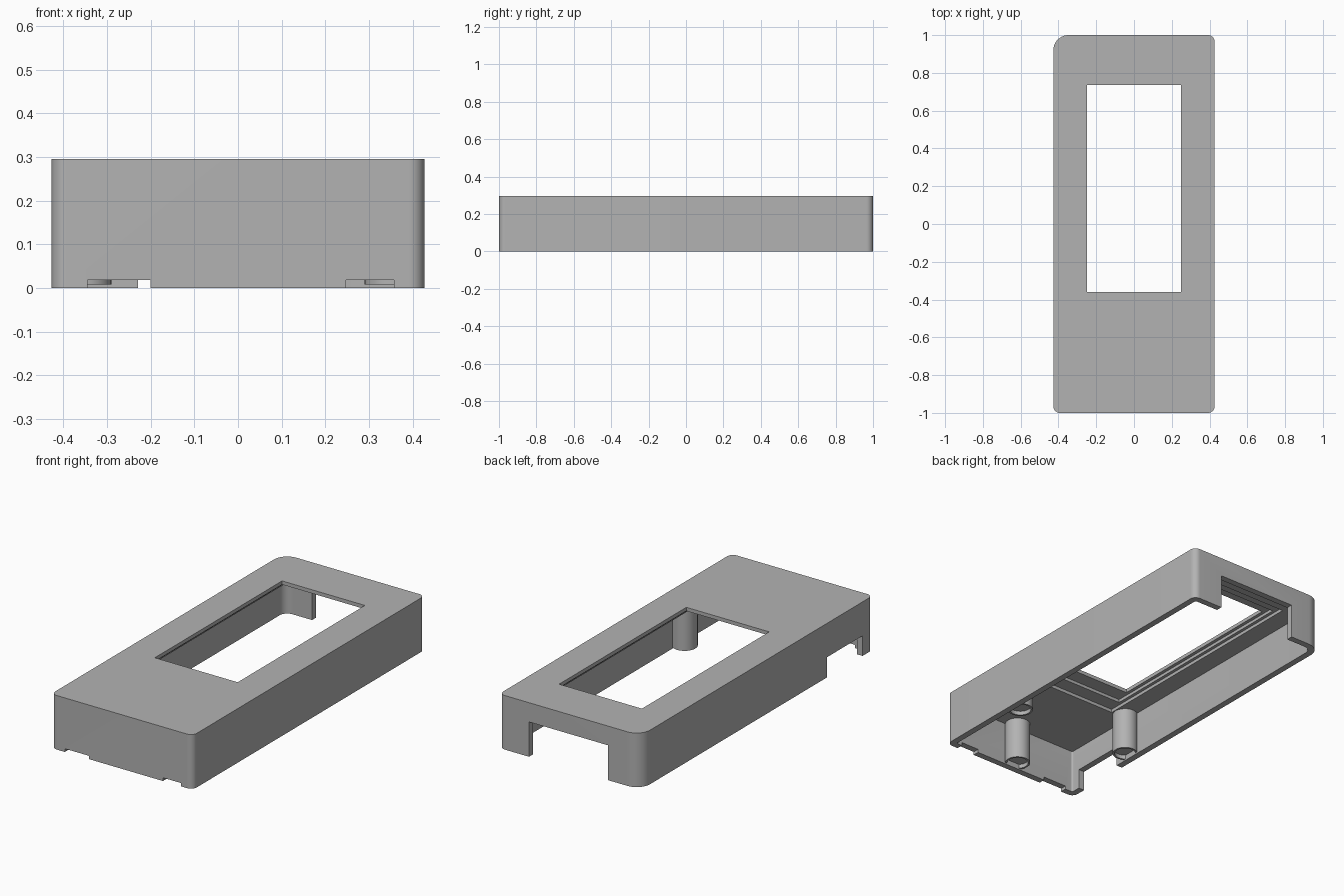
import bpy, bmesh
from math import cos, sin, pi

cube = bpy.data.objects.get("Cube")
if cube:
    bpy.data.objects.remove(cube, do_unlink=True)

W, L, H = 0.427, 1.0, 0.295      # half width, half length, height
WALL, ROOF = 0.035, 0.24         # wall thickness, ceiling height

grey = bpy.data.materials.new("plain_grey")
grey.use_nodes = True
grey.diffuse_color = (0.45, 0.45, 0.45, 1)
grey.node_tree.nodes["Principled BSDF"].inputs["Base Color"].default_value = (0.45, 0.45, 0.45, 1)


def finish(bm, name):
    bmesh.ops.recalc_face_normals(bm, faces=bm.faces)
    mesh = bpy.data.meshes.new(name)
    bm.to_mesh(mesh)
    bm.free()
    mesh.materials.append(grey)
    ob = bpy.data.objects.new(name, mesh)
    bpy.context.collection.objects.link(ob)
    return ob


def prism(name, x0, x1, y0, y1, z0, z1, radii=None, steps=10):
    """Upright block; radii run counter-clockwise from the +x +y corner."""
    bm = bmesh.new()
    outline = []
    corners = [(x1, y1, -1, -1), (x0, y1, 1, -1), (x0, y0, 1, 1), (x1, y0, -1, 1)]
    for i, (x, y, sx, sy) in enumerate(corners):
        if not radii:
            outline.append((x, y))
            continue
        r = radii[i]
        for k in range(steps + 1):
            a = (i + k / steps) * pi / 2
            outline.append((x + sx * r + r * cos(a), y + sy * r + r * sin(a)))
    face = bm.faces.new([bm.verts.new((x, y, z0)) for x, y in outline])
    top = bmesh.ops.extrude_face_region(bm, geom=[face])["geom"]
    bmesh.ops.translate(bm, vec=(0, 0, z1 - z0),
                        verts=[v for v in top if isinstance(v, bmesh.types.BMVert)])
    return finish(bm, name)


def cut(body, cutter):
    cutter.hide_render = True
    mod = body.modifiers.new("cut", "BOOLEAN")
    mod.operation, mod.solver, mod.object = "DIFFERENCE", "EXACT", cutter
    bpy.context.view_layer.objects.active = body
    bpy.ops.object.modifier_apply(modifier=mod.name)
    bpy.data.objects.remove(cutter, do_unlink=True)


def smooth(ob):
    bpy.ops.object.select_all(action="DESELECT")
    ob.select_set(True)
    bpy.context.view_layer.objects.active = ob
    bpy.ops.object.shade_smooth_by_angle(angle=0.6)


# Shell: one corner at the back is rounder than the others
shell = prism("case_shell", -W, W, -L, L, 0, H, (0.035, 0.08, 0.035, 0.035))
cut(shell, prism("cavity", WALL - W, W - WALL, WALL - L, L - WALL, -0.1, ROOF,
                 (0.01, 0.045, 0.01, 0.01)))

# Display window with two stepped recesses in the ceiling
cut(shell, prism("outer_recess", -0.285, 0.285, -0.52, 0.86, 0.2, 0.258))
cut(shell, prism("inner_recess", -0.268, 0.268, -0.44, 0.8, 0.2, 0.275))
cut(shell, prism("window", -0.25, 0.25, -0.36, 0.737, 0.2, 0.4))

# Openings in the back, the right side and the bottom of the front
cut(shell, prism("back_opening", -0.229, 0.247, 0.9, 1.1, -0.1, 0.19))
cut(shell, prism("side_opening", -0.5, -0.38, -0.912, -0.607, -0.1, 0.11))
for x0, x1 in ((-0.345, -0.2), (0.247, 0.357)):
    cut(shell, prism("front_slot", x0, x1, -1.1, -0.95, -0.1, 0.018))
smooth(shell)


# Round posts with a shallow socket in the lower end
def post(name, x, y, sides=40):
    bm = bmesh.new()
    profile = [(0.065, ROOF + 0.005), (0.065, 0.008), (0.055, 0.008), (0.055, 0.03)]
    rings = [[bm.verts.new((x + r * cos(2 * pi * i / sides), y + r * sin(2 * pi * i / sides), z))
              for i in range(sides)] for r, z in profile]
    for a, b in zip(rings, rings[1:]):
        for i in range(sides):
            j = (i + 1) % sides
            bm.faces.new((a[i], a[j], b[j], b[i]))
    bm.faces.new(rings[0])
    bm.faces.new(rings[-1])
    smooth(finish(bm, name))


post("left_post", 0.355, -0.495)
post("right_post", -0.355, -0.495)
post("front_post", 0.01, -0.928)
